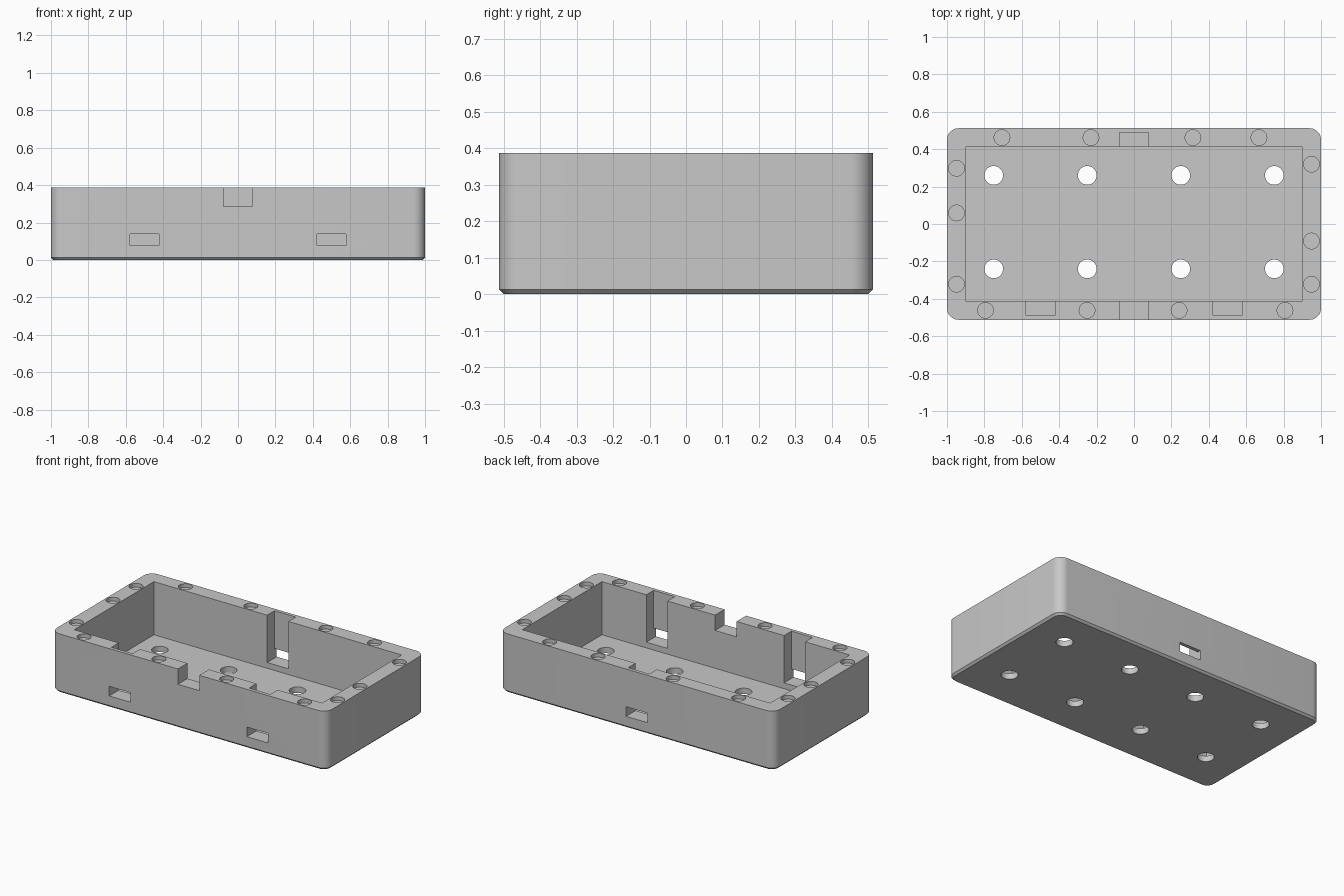
import bpy, bmesh, math

if "Cube" in bpy.data.objects:
    bpy.data.objects.remove(bpy.data.objects["Cube"])

W, D, H = 1.0, 0.512, 0.387        # half width, half depth, height
R, CH = 0.062, 0.013               # corner radius, bottom chamfer
FLOOR = 0.038                      # floor thickness
IN_X, IN_Y = 0.9, 0.413            # cavity half sizes

grey = bpy.data.materials.new("light_grey")
grey.diffuse_color = (0.58, 0.58, 0.58, 1)
grey.use_nodes = True
grey.node_tree.nodes["Principled BSDF"].inputs["Base Color"].default_value = grey.diffuse_color


def finish(name, bm):
    bmesh.ops.recalc_face_normals(bm, faces=bm.faces)
    me = bpy.data.meshes.new(name)
    bm.to_mesh(me)
    bm.free()
    me.materials.append(grey)
    ob = bpy.data.objects.new(name, me)
    bpy.context.collection.objects.link(ob)
    return ob


def loft(name, rings):
    """Join stacked rings of points and cap both ends."""
    bm = bmesh.new()
    loops = [[bm.verts.new(p) for p in ring] for ring in rings]
    for a, b in zip(loops, loops[1:]):
        n = len(a)
        for i in range(n):
            j = (i + 1) % n
            bm.faces.new((a[i], a[j], b[j], b[i]))
    bm.faces.new(loops[0])
    bm.faces.new(loops[-1])
    return finish(name, bm)


def rounded(inset, z, steps=10):
    r, pts = R - inset, []
    for k, (sx, sy) in enumerate(((1, 1), (-1, 1), (-1, -1), (1, -1))):
        for i in range(steps + 1):
            a = math.pi / 2 * (k + i / steps)
            pts.append((sx * (W - R) + r * math.cos(a),
                        sy * (D - R) + r * math.sin(a), z))
    return pts


def box(name, x0, x1, y0, y1, z0, z1):
    return loft(name, [[(x0, y0, z), (x1, y0, z), (x1, y1, z), (x0, y1, z)]
                       for z in (z0, z1)])


def cylinder(name, x, y, r, z0, z1, n=32):
    ring = [(x + r * math.cos(2 * math.pi * i / n),
             y + r * math.sin(2 * math.pi * i / n)) for i in range(n)]
    return loft(name, [[(px, py, z) for px, py in ring] for z in (z0, z1)])


def port(name, x, side):
    """Slot open to the cavity and top, with a window through the wall."""
    prof = [(0.3, 0.076), (0.6, 0.076), (0.6, 0.139),
            (0.489, 0.139), (0.489, 0.5), (0.3, 0.5)]
    return loft(name, [[(x + dx, side * y, z) for y, z in prof]
                       for dx in (-0.077, 0.077)])


# Outer body with rounded corners and chamfered bottom edge
body = loft("case_body", [rounded(CH, 0), rounded(0, CH), rounded(0, H)])

# Cavity, front notch and port slots
cutters = [box("cavity_cutter", -IN_X, IN_X, -IN_Y, IN_Y, FLOOR, 0.5),
           box("notch_cutter", -0.078, 0.078, -0.6, -0.35, 0.286, 0.5),
           port("front_port_cutter", -0.5, -1),
           port("front_port_cutter", 0.5, -1),
           port("back_port_cutter", 0, 1)]

# Through holes in the floor
for x in (-0.75, -0.25, 0.25, 0.75):
    for y in (-0.24, 0.26):
        cutters.append(cylinder("floor_hole_cutter", x, y, 0.05, -0.1, 0.2))

# Shallow round recesses in the rim
rim = [(x, 0.462) for x in (-0.706, -0.23, 0.315, 0.668)]
rim += [(x, -0.462) for x in (-0.794, -0.251, 0.241, 0.807)]
rim += [(-0.949, y) for y in (0.298, 0.059, -0.322)]
rim += [(0.949, y) for y in (0.32, -0.091, -0.322)]
for x, y in rim:
    cutters.append(cylinder("rim_recess_cutter", x, y, 0.042, H - 0.025, 0.5))

# Apply every cut, then remove the cutters
bpy.context.view_layer.objects.active = body
body.select_set(True)
for c in cutters:
    m = body.modifiers.new("cut", 'BOOLEAN')
    m.operation = 'DIFFERENCE'
    m.solver = 'EXACT'
    m.object = c
    bpy.ops.object.modifier_apply(modifier=m.name)
for c in cutters:
    bpy.data.objects.remove(c, do_unlink=True)

bpy.ops.object.shade_smooth_by_angle(angle=math.radians(30))
